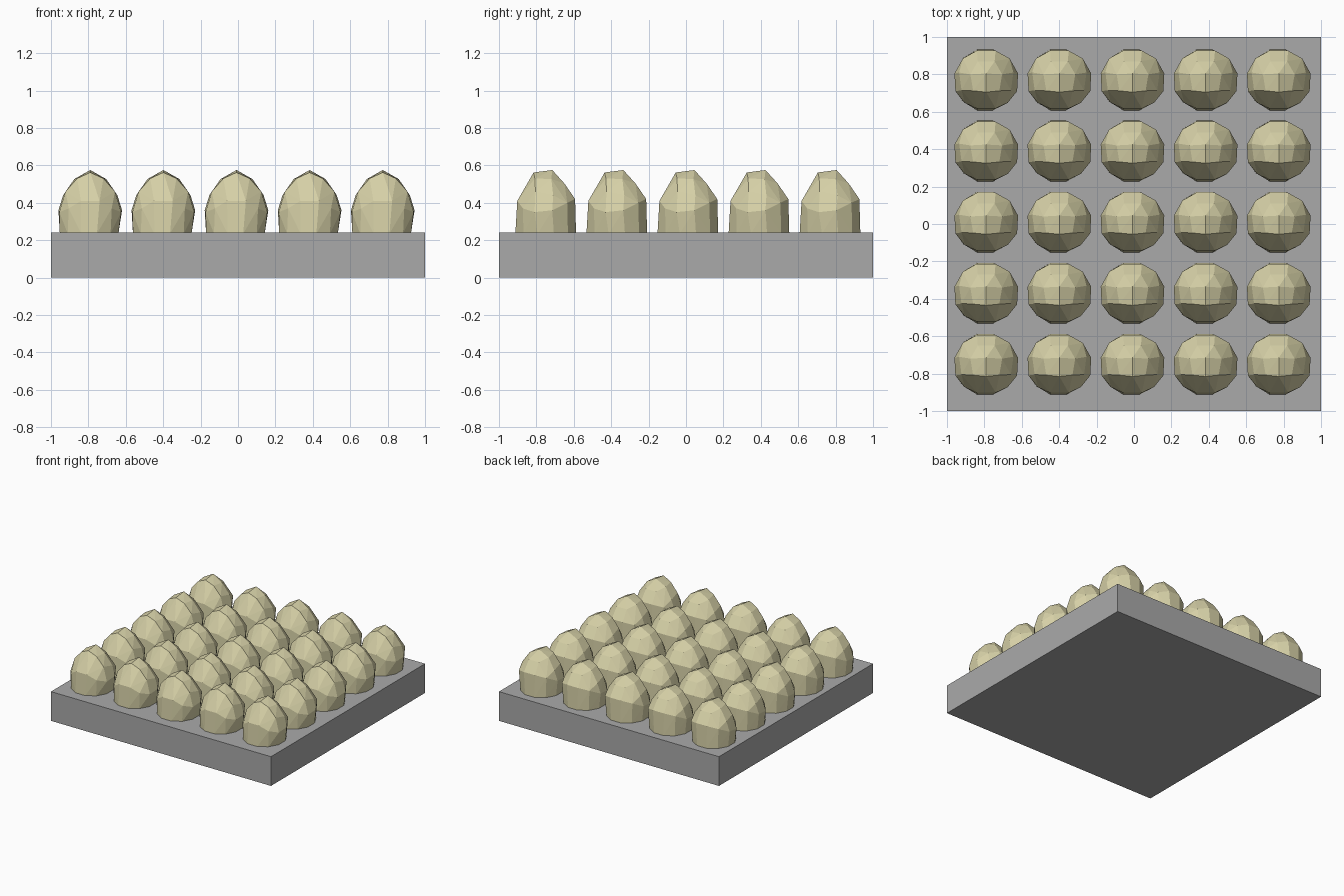
import bpy, bmesh, math

if "Cube" in bpy.data.objects:
    bpy.data.objects.remove(bpy.data.objects["Cube"])


def material(name, rgb):
    m = bpy.data.materials.new(name)
    m.diffuse_color = (*rgb, 1)
    m.use_nodes = True
    m.node_tree.nodes["Principled BSDF"].inputs["Base Color"].default_value = m.diffuse_color
    return m


def finish(bm, name, mat):
    bmesh.ops.recalc_face_normals(bm, faces=bm.faces)
    me = bpy.data.meshes.new(name)
    bm.to_mesh(me)
    bm.free()
    me.materials.append(mat)
    ob = bpy.data.objects.new(name, me)
    bpy.context.collection.objects.link(ob)
    return ob


grey = material("stone grey", (0.40, 0.40, 0.40))
tan = material("pale tan", (0.68, 0.64, 0.39))

# base slab
bm = bmesh.new()
bmesh.ops.create_cube(bm, size=1)
for v in bm.verts:
    v.co = (v.co.x * 2, v.co.y * 2, (v.co.z + 0.5) * 0.24)
finish(bm, "base_slab", grey)

# faceted egg-shaped stud: hull of a foot ring and mirrored arches
half = [
    (0.05, -0.152, 0.41), (0.115, -0.122, 0.37),                      # front
    (0, -0.065, 0.562), (0.07, -0.058, 0.53), (0.132, -0.055, 0.46),  # front arch
    (0.165, -0.06, 0.35),
    (0, 0.035, 0.575), (0.085, 0.03, 0.527), (0.145, 0.04, 0.44),     # ridge
    (0.17, 0.035, 0.36),
    (0.045, 0.10, 0.503), (0.05, 0.157, 0.42), (0.125, 0.115, 0.40),  # back
]
points = set(half) | {(-x, y, z) for x, y, z in half}
for i in range(12):
    a = math.radians(30 * i + 15)
    points.add((0.162 * math.cos(a) - 0.006, 0.168 * math.sin(a), 0.235))
bm = bmesh.new()
for p in sorted(points):
    bm.verts.new(p)
hull = bmesh.ops.convex_hull(bm, input=bm.verts)
spare = [v for v in bm.verts if not v.link_faces]
bmesh.ops.delete(bm, geom=spare, context='VERTS')
stud = finish(bm, "stud", tan)

# five by five grid of studs
for i in range(5):
    for j in range(5):
        ob = stud if i == j == 0 else stud.copy()
        if ob is not stud:
            bpy.context.collection.objects.link(ob)
        ob.name = f"stud_{i}_{j}"
        ob.location = (-0.79 + 0.391 * i, -0.75 + 0.38 * j, 0)
